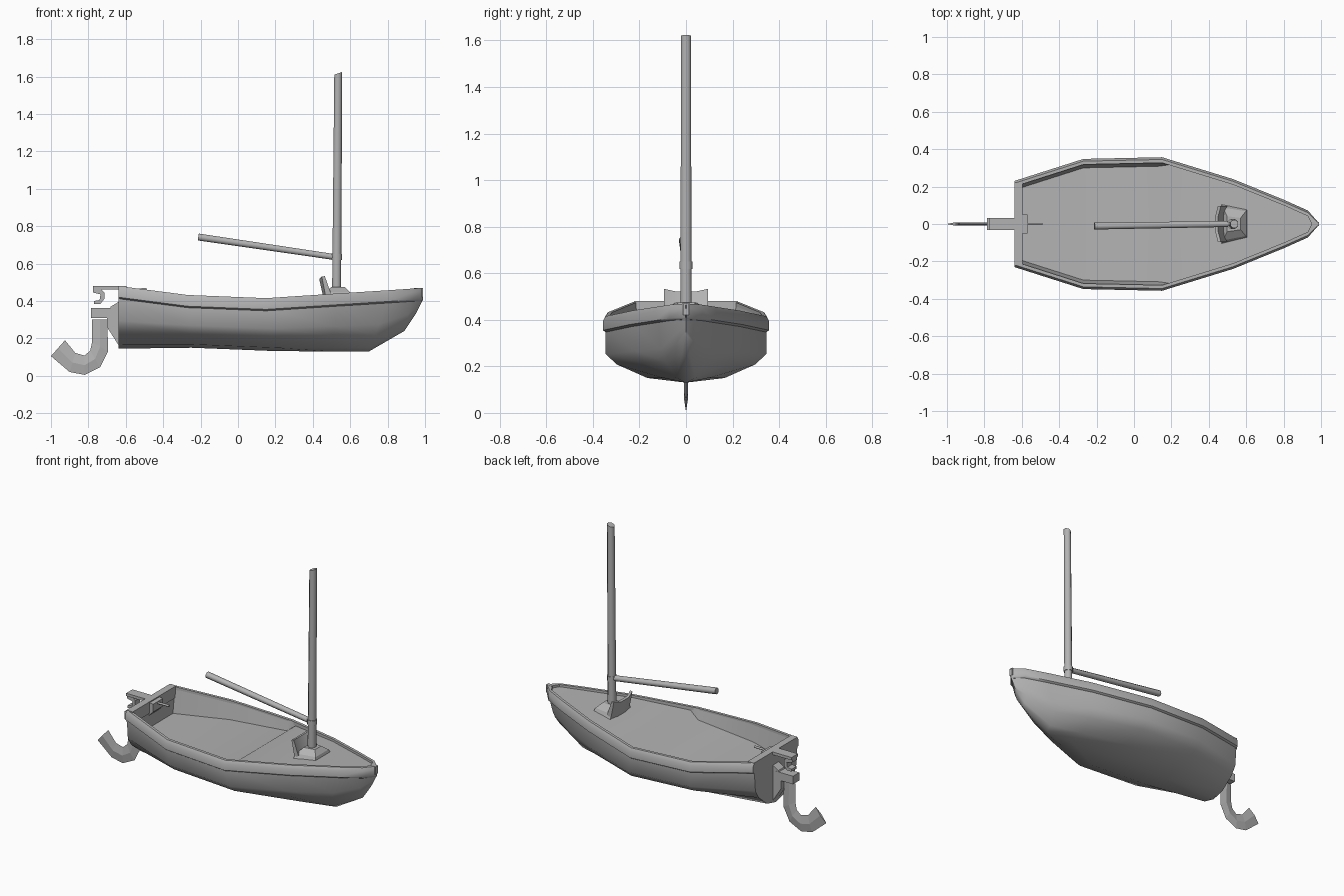
import bpy, bmesh, math
from mathutils import Vector

cube = bpy.data.objects.get("Cube")
if cube:
    bpy.data.objects.remove(cube)

grey = bpy.data.materials.new("weathered grey")
grey.use_nodes = True
COLOUR = (0.45, 0.45, 0.45, 1)
grey.diffuse_color = COLOUR
grey.node_tree.nodes["Principled BSDF"].inputs["Base Color"].default_value = COLOUR


def finish(name, bm, smooth=35, mirror=False):
    """Turn a bmesh into a shaded object, optionally mirrored across the keel."""
    bmesh.ops.remove_doubles(bm, verts=bm.verts, dist=0.0005)
    bmesh.ops.recalc_face_normals(bm, faces=bm.faces)
    mesh = bpy.data.meshes.new(name)
    bm.to_mesh(mesh)
    bm.free()
    mesh.materials.append(grey)
    ob = bpy.data.objects.new(name, mesh)
    bpy.context.collection.objects.link(ob)
    bpy.ops.object.select_all(action='DESELECT')
    ob.select_set(True)
    bpy.context.view_layer.objects.active = ob
    if mirror:
        mod = ob.modifiers.new("mirror", 'MIRROR')
        mod.use_axis = (False, True, False)
        mod.merge_threshold = 0.001
        bpy.ops.object.modifier_apply(modifier=mod.name)
    if smooth:
        bpy.ops.object.shade_smooth_by_angle(angle=math.radians(smooth))
    return ob


def loft(name, sections, closed=False, cap=False, flip=False, **kw):
    """Skin a list of equal-length point rows."""
    bm = bmesh.new()
    rows = [[bm.verts.new(p) for p in s] for s in sections]
    n = len(rows[0])
    for a, b in zip(rows, rows[1:]):
        for i in range(n if closed else n - 1):
            j = (i + 1) % n
            bm.faces.new((a[i], a[j], b[j], b[i]))
    if cap:
        bm.faces.new(rows[0])
        bm.faces.new(rows[-1])
    ob = finish(name, bm, **kw)
    if flip:
        ob.data.flip_normals()
    return ob


def plate(name, outline, half, y=0, smooth=0):
    """Side-view outline (x, z) given thickness across the boat."""
    return loft(name, [[(x, y + s * half, z) for x, z in outline] for s in (-1, 1)],
                closed=True, cap=True, smooth=smooth)


def box(name, x0, x1, y0, y1, z0, z1):
    return plate(name, [(x0, z0), (x1, z0), (x1, z1), (x0, z1)], (y1 - y0) / 2, (y0 + y1) / 2)


def spar(name, start, end, r0, r1, sides=8, slant=0):
    """Round pole between two points, with an optional slanted tip."""
    a, b = Vector(start), Vector(end)
    turn = (b - a).to_track_quat('Z', 'Y')
    rows = []
    for c, r, k in ((a, r0, 0), (b, r1, slant)):
        ring = []
        for i in range(sides):
            t = math.tau * (i + 0.5) / sides
            p = c + turn @ Vector((r * math.cos(t), r * math.sin(t), 0))
            p.z += k * (p.x - c.x)
            ring.append(p)
        rows.append(ring)
    return loft(name, rows, closed=True, cap=True, smooth=50)


# Stations: sheer x, half beam, sheer z, keel x, keel z, fullness
STATIONS = [
    (-0.64, 0.230, 0.480, -0.64, 0.145, 0.7),
    (-0.27, 0.348, 0.432, -0.25, 0.150, 0.95),
    (0.15, 0.357, 0.415, 0.20, 0.132, 1.0),
    (0.53, 0.240, 0.440, 0.50, 0.130, 0.8),
    (0.80, 0.130, 0.457, 0.70, 0.130, 0.5),
    (0.93, 0.072, 0.466, 0.89, 0.240, 0.3),
    (0.99, 0.003, 0.470, 0.95, 0.330, 0.0),
]


def sheer(x):
    """Half beam and sheer height at x."""
    for a, b in zip(STATIONS, STATIONS[1:]):
        if x <= b[0]:
            t = (x - a[0]) / (b[0] - a[0])
            return a[1] + t * (b[1] - a[1]), a[2] + t * (b[2] - a[2])
    return STATIONS[-1][1:3]


# Hull shell: rows run from the gunwale down to the keel
FULL = [(1, 0), (1, 0.46), (0.86, 0.66), (0.48, 0.92), (0, 1)]
VEE = [(1, 0), (0.84, 0.46), (0.65, 0.66), (0.2, 0.92), (0, 1)]
hull_rows = []
for xs, w, z, xk, zk, f in STATIONS:
    row = []
    for (wf, d), (wv, _) in zip(FULL, VEE):
        width = max(w - 0.012, 0) * (wv + f * (wf - wv))
        top = z - 0.06
        row.append((xs + (xk - xs) * d, width, top + (zk - top) * d))
    hull_rows.append(row)
loft("hull", hull_rows, mirror=True, smooth=40)

# Flat transom closing the stern
bm = bmesh.new()
bm.faces.new([bm.verts.new(p) for p in hull_rows[0] + [(-0.64, 0, 0.42)]])
finish("transom", bm, mirror=True, smooth=0).data.flip_normals()

# Gunwale running from stern to stem
rim = []
for x, w, z, *_ in STATIONS:
    inner = max(w - 0.03, 0)
    back = 0.04 if w < 0.01 else 0
    rim.append([(x, max(w - 0.012, 0), z - 0.068), (x, w, z - 0.06), (x, w, z - 0.02),
                (x, max(w - 0.012, 0), z), (x - back, inner, z), (x - back, inner, z - 0.07)])
loft("gunwale", rim, closed=True, cap=True, mirror=True, smooth=40)
box("stern_rail", -0.64, -0.595, -0.222, 0.222, 0.405, 0.48)
box("stem_cap", 0.95, 0.99, -0.012, 0.012, 0.42, 0.47)

# Inner lining: side walls, low aft floor, step, raised foredeck
inside = []
for x, floor in ((-0.60, 0.31), (-0.27, 0.318), (0.13, 0.35), (0.19, 0.395),
                 (0.53, 0.425), (0.80, 0.442), (0.93, 0.452), (0.96, 0.456)):
    w, z = sheer(x)
    w = max(w - 0.028, 0.003)
    lean = 0.02 if floor < 0.36 else 0
    inside.append([(x, w, z - 0.005), (x, w - lean, floor), (x, 0, floor)])
lining = loft("deck_lining", inside, mirror=True, smooth=40)
if sum(p.normal.z for p in lining.data.polygons) < 0:
    lining.data.flip_normals()
box("inner_transom", -0.62, -0.60, -0.21, 0.21, 0.30, 0.42)

# Mast, collar and boom
spar("mast", (0.527, 0, 0.43), (0.536, 0, 1.617), 0.026, 0.023, slant=0.35)
spar("boom_collar", (0.528, 0, 0.618), (0.528, 0, 0.65), 0.030, 0.030)
spar("boom", (0.515, 0, 0.635), (-0.212, -0.011, 0.742), 0.017, 0.020)

# Flared mast step with a raised, leaning back
base = [(0.465, 0.11), (0.61, 0.085), (0.61, -0.08), (0.465, -0.11)]
loft("mast_step", [[(x, y, 0.41) for x, y in base],
                   [(0.53 + (x - 0.53) * 0.85, y * 0.8, 0.447) for x, y in base],
                   [(0.53 + (x - 0.53) * 0.5, y * 0.38, 0.475) for x, y in base]],
     closed=True, cap=True, smooth=0)
back = []
for y, top, shift in ((-0.095, 0.53, 0.012), (-0.04, 0.518, -0.002),
                      (0.04, 0.518, -0.002), (0.095, 0.53, 0.012)):
    back.append([(0.458 + shift, y, 0.42), (0.436 + shift, y, top),
                 (0.452 + shift, y, top + 0.003), (0.485 + shift, y, 0.44)])
loft("mast_step_back", back, closed=True, cap=True, smooth=30)

# Sternpost and rudder fittings
plate("sternpost", [(-0.63, 0.15), (-0.70, 0.26), (-0.70, 0.32), (-0.68, 0.37), (-0.63, 0.40)], 0.03)
box("rudder_head_plate", -0.775, -0.60, -0.032, 0.032, 0.462, 0.48)
plate("rudder_hook", [(-0.775, 0.465), (-0.735, 0.465), (-0.715, 0.445), (-0.715, 0.41),
                      (-0.735, 0.385), (-0.77, 0.385), (-0.77, 0.40), (-0.74, 0.405),
                      (-0.735, 0.435), (-0.775, 0.445)], 0.025)
box("rudder_lower_bracket", -0.785, -0.66, -0.032, 0.032, 0.31, 0.362)
plate("tiller_bracket", [(-0.61, 0.38), (-0.57, 0.42), (-0.57, 0.47), (-0.61, 0.475)], 0.05)
spar("tiller", (-0.60, 0, 0.46), (-0.49, 0, 0.462), 0.007, 0.007)

# Curved rudder blade, swept around its bend
blade = [((-0.698, 0.30), (-0.78, 0.30)), ((-0.695, 0.13), (-0.78, 0.18)),
         ((-0.738, 0.045), (-0.79, 0.135)), ((-0.82, 0.005), (-0.82, 0.108)),
         ((-0.90, 0.02), (-0.87, 0.122)), ((-1.0, 0.105), (-0.925, 0.19))]
rows = []
for (ox, oz), (ix, iz) in blade:
    mx, mz = (ox + ix) / 2, (oz + iz) / 2
    rows.append([(ox, 0, oz), (mx, 0.008, mz), (ix, 0, iz), (mx, -0.008, mz)])
loft("rudder_blade", rows, closed=True, cap=True, smooth=0)
